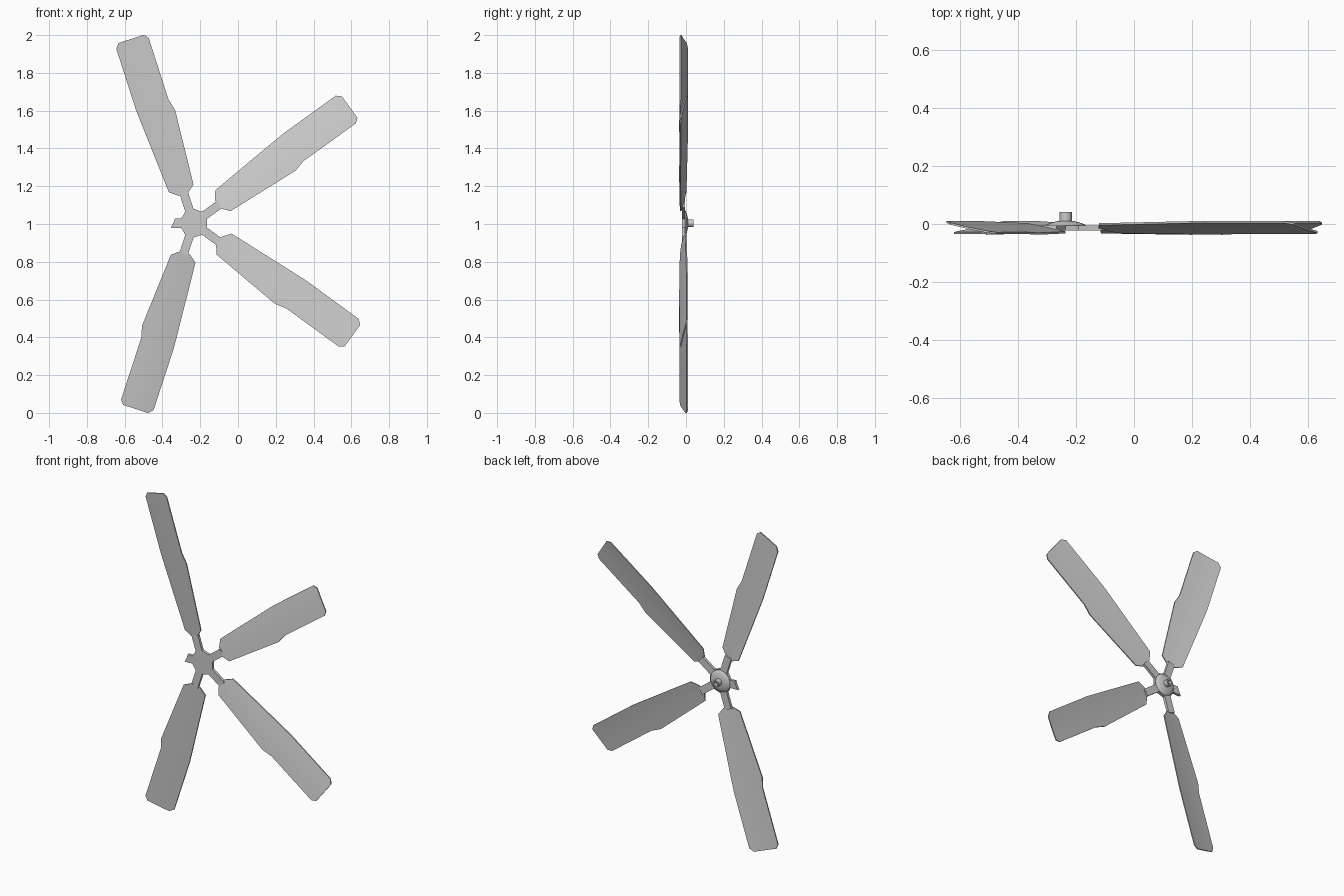
import bpy, bmesh
from math import radians, cos, sin, pi

if "Cube" in bpy.data.objects:
    bpy.data.objects.remove(bpy.data.objects["Cube"])

HX, HZ = -0.235, 1.004   # hub centre in the front plane


def place(u, v, deg):
    """Radial / sideways distances from the hub to front-plane x, z."""
    a = radians(deg)
    return HX + u * cos(a) - v * sin(a), HZ + u * sin(a) + v * cos(a)


def finish(name, bm, angle=25):
    bmesh.ops.recalc_face_normals(bm, faces=bm.faces)
    me = bpy.data.meshes.new(name)
    bm.to_mesh(me)
    bm.free()
    ob = bpy.data.objects.new(name, me)
    bpy.context.collection.objects.link(ob)
    bpy.ops.object.select_all(action='DESELECT')
    bpy.context.view_layer.objects.active = ob
    ob.select_set(True)
    bpy.ops.object.shade_smooth_by_angle(angle=radians(angle))
    return ob


# Blade outline: radius, lower edge, upper edge
STATIONS = [(0.163, -0.022, 0.032), (0.196, -0.063, 0.074),
            (0.600, -0.092, 0.101), (0.665, -0.076, 0.105),
            (1.006, -0.077, 0.104), (1.030, -0.058, 0.082)]
COLUMNS = (0, 0.25, 0.5, 0.75, 1)


def blade(name, deg):
    bm = bmesh.new()
    layers = []
    for thick in (0, 0.007):
        rows = []
        for u, lo, hi in STATIONS:
            row = []
            for t in COLUMNS:
                v = lo + (hi - lo) * t
                x, z = place(u, v, deg)
                # pitched and slightly cambered section
                y = -0.018 + 0.21 * v - 0.003 * (1 - ((v - 0.012) / 0.1) ** 2)
                row.append(bm.verts.new((x, y + thick, z)))
            rows.append(row)
        layers.append(rows)
        for a, b in zip(rows, rows[1:]):
            for i in range(len(COLUMNS) - 1):
                bm.faces.new((a[i], a[i + 1], b[i + 1], b[i]))
    # thin rim joining front and back
    rims = [r[0] + [q[-1] for q in r[1:-1]] + r[-1][::-1]
            + [q[0] for q in r[-2:0:-1]] for r in layers]
    n = len(rims[0])
    for i in range(n):
        j = (i + 1) % n
        bm.faces.new((rims[0][i], rims[0][j], rims[1][j], rims[1][i]))
    finish(name, bm)


for name, deg in (("blade_upper_right", 36), ("blade_upper_left", 108),
                  ("blade_lower_left", 252), ("blade_lower_right", 324)):
    blade(name, deg)

# Hub plate with four spokes and one snapped stub on the left
SPOKE = [(0.072, -0.023), (0.172, -0.023), (0.172, 0.023), (0.072, 0.023)]
STUB = [(0.066, -0.024), (0.099, -0.026), (0.105, -0.006),
        (0.112, 0.008), (0.121, 0.025), (0.066, 0.024)]
bm = bmesh.new()
outline = [place(u, v, 36 + 72 * k) for k in range(5)
           for u, v in (STUB if k == 2 else SPOKE)]
face = bm.faces.new([bm.verts.new((x, -0.022, z)) for x, z in outline])
ext = bmesh.ops.extrude_face_region(bm, geom=[face])
bmesh.ops.translate(bm, vec=(0, 0.017, 0),
                    verts=[g for g in ext["geom"] if isinstance(g, bmesh.types.BMVert)])
finish("hub_spokes", bm)


def lathe(name, profile, sides, angle):
    """Revolve (radius, y) points about the hub axis."""
    bm = bmesh.new()
    rings = []
    for r, y in profile:
        rings.append([bm.verts.new((HX + r * cos(2 * pi * i / sides), y,
                                    HZ + r * sin(2 * pi * i / sides)))
                      for i in range(sides)])
    for a, b in zip(rings, rings[1:]):
        for i in range(sides):
            j = (i + 1) % sides
            bm.faces.new((a[i], a[j], b[j], b[i]))
    bm.faces.new(rings[0])
    bm.faces.new(rings[-1])
    finish(name, bm, angle)


# Domed boss and hollow axle socket on the back
lathe("hub_boss", [(0.07, -0.008), (0.066, -0.002), (0.048, 0.005), (0.024, 0.011)], 20, 40)
lathe("axle_socket", [(0.021, 0.0), (0.021, 0.041), (0.013, 0.041), (0.013, 0.018)], 16, 40)
